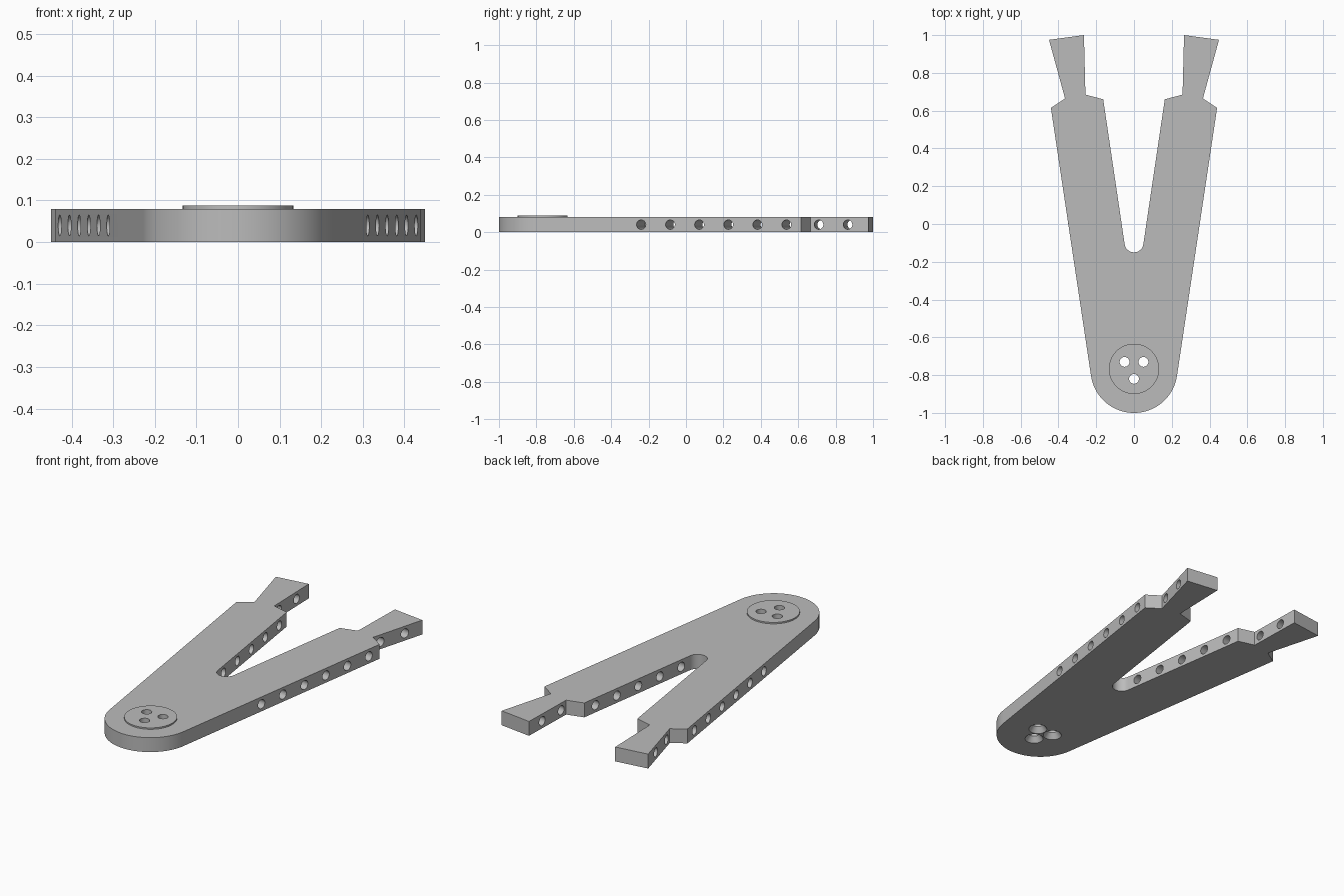
import bpy, bmesh
from math import sin, cos, pi, radians
from mathutils import Matrix, Vector

cube = bpy.data.objects.get("Cube")
if cube:
    bpy.data.objects.remove(cube, do_unlink=True)

THICK = 0.08
TILT = radians(8.5)          # splay of each arm
BOSS_Y = -0.767

grey = bpy.data.materials.new("light_grey")
grey.use_nodes = True
colour = (0.5, 0.5, 0.5, 1)
grey.diffuse_color = colour
grey.node_tree.nodes["Principled BSDF"].inputs["Base Color"].default_value = colour


def make_object(name, bm):
    bmesh.ops.recalc_face_normals(bm, faces=bm.faces)
    mesh = bpy.data.meshes.new(name)
    bm.to_mesh(mesh)
    bm.free()
    obj = bpy.data.objects.new(name, mesh)
    mesh.materials.append(grey)
    bpy.context.collection.objects.link(obj)
    return obj


def arc(cy, r, start, end, steps):
    angles = [start + (end - start) * i / steps for i in range(steps + 1)]
    return [(r * cos(a), cy + r * sin(a)) for a in angles]


def cylinder(bm, r1, r2, depth, matrix, segments=32):
    bmesh.ops.create_cone(bm, cap_ends=True, segments=segments, radius1=r1,
                          radius2=r2, depth=depth, matrix=matrix)


# Forked plate: half outline from the rounded end round to the slot, mirrored
half = arc(-0.77, 0.23, -pi / 2, -TILT, 24)
half += [(0.44, 0.615), (0.365, 0.665), (0.45, 0.975), (0.265, 1.0),
         (0.257, 0.685), (0.163, 0.66)]
half += arc(-0.1, 0.05, -TILT, -pi / 2, 12)
outline = half + [(-x, y) for x, y in reversed(half[1:-1])]
# The slot bottom and rounded end sit on the centre line and are used once
bm = bmesh.new()
face = bm.faces.new([bm.verts.new((x, y, 0)) for x, y in outline])
top = bmesh.ops.extrude_face_region(bm, geom=[face])["geom"]
bmesh.ops.translate(bm, vec=(0, 0, THICK),
                    verts=[v for v in top if isinstance(v, bmesh.types.BMVert)])
plate = make_object("forked_plate", bm)

# Raised round pad
bm = bmesh.new()
cylinder(bm, 0.133, 0.133, 0.008,
         Matrix.Translation((0, BOSS_Y, THICK + 0.004)), 64)
pad = make_object("round_pad", bm)

# Cutter: three countersunk screw holes
bm = bmesh.new()
for x, y in ((-0.05, -0.73), (0.05, -0.73), (0, -0.82)):
    profile = [(0, -0.02), (0.048, -0.02), (0.048, 0), (0.026, 0.03),
               (0.026, 0.12), (0, 0.12)]
    verts = [bm.verts.new((x + r, y, z)) for r, z in profile]
    edges = [bm.edges.new(pair) for pair in zip(verts, verts[1:])]
    bmesh.ops.spin(bm, geom=verts + edges, cent=(x, y, 0), axis=(0, 0, 1),
                   angle=2 * pi, steps=32)
bmesh.ops.remove_doubles(bm, verts=bm.verts, dist=0.0001)
screw_holes = make_object("screw_hole_cutter", bm)

# Cutter: cross holes square to each arm's outer edge
bm = bmesh.new()
entries = [(0.313 + 0.0232 * i, -0.24 + 0.1555 * i) for i in range(6)]
entries += [(0.377, 0.71), (0.42, 0.865)]
for side in (1, -1):
    inward = Vector((-side * cos(TILT), sin(TILT), 0))
    turn = inward.to_track_quat("Z", "Y").to_matrix().to_4x4()
    for x, y in entries:
        centre = Vector((side * x, y, THICK / 2)) + inward * 0.11
        cylinder(bm, 0.025, 0.025, 0.38, Matrix.Translation(centre) @ turn)
cross_holes = make_object("cross_hole_cutter", bm)


def cut(obj, cutter):
    mod = obj.modifiers.new("holes", "BOOLEAN")
    mod.operation = "DIFFERENCE"
    mod.solver = "EXACT"
    mod.object = cutter
    bpy.context.view_layer.objects.active = obj
    bpy.ops.object.modifier_apply(modifier=mod.name)


cut(plate, screw_holes)
cut(plate, cross_holes)
cut(pad, screw_holes)
for cutter in (screw_holes, cross_holes):
    bpy.data.objects.remove(cutter, do_unlink=True)

# Smooth curved walls, keep crisp edges
bpy.ops.object.select_all(action="DESELECT")
for obj in (plate, pad):
    obj.select_set(True)
bpy.context.view_layer.objects.active = plate
bpy.ops.object.shade_smooth_by_angle(angle=radians(25))
